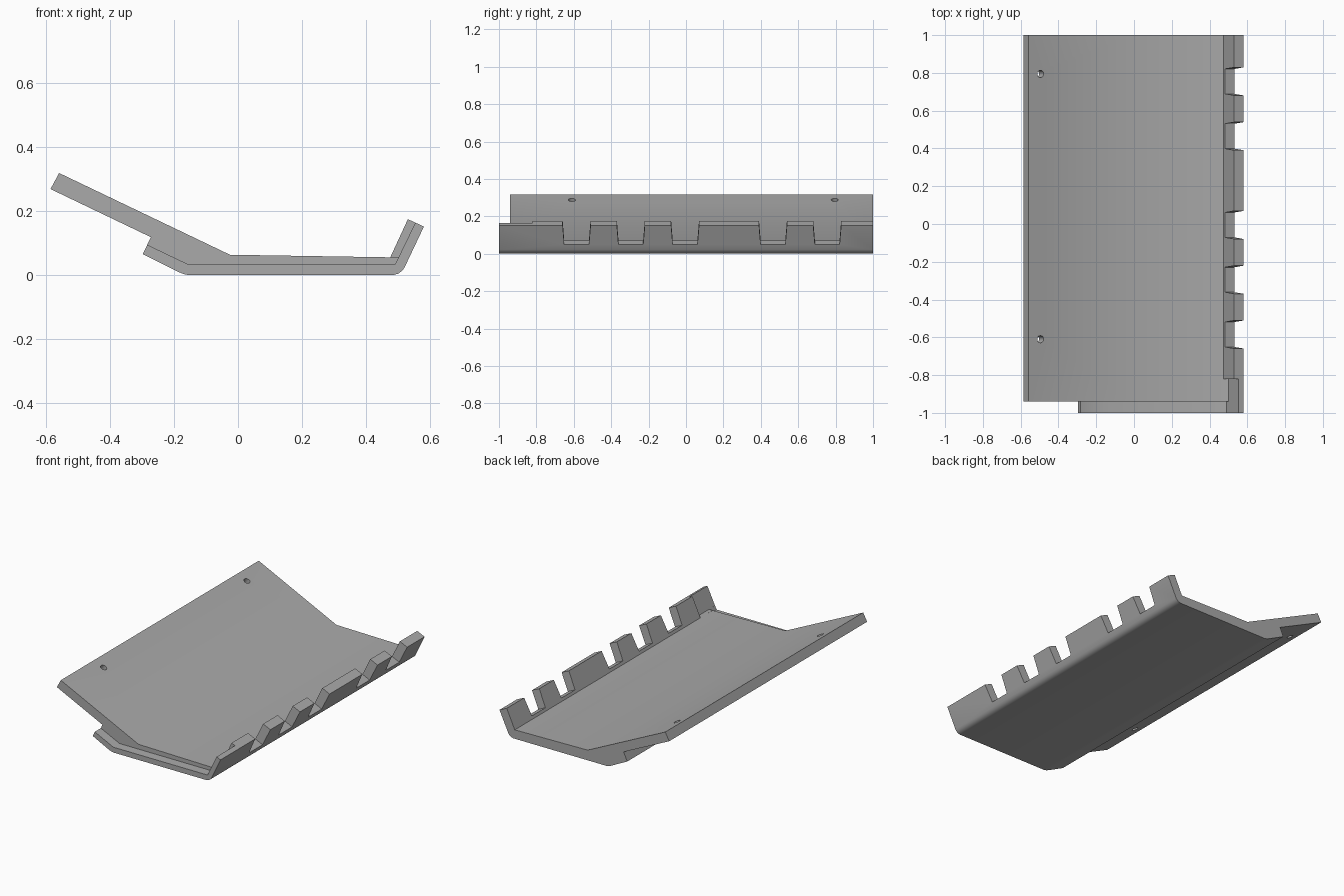
import bpy
import bmesh
import math
from mathutils import Matrix, Vector

cube = bpy.data.objects.get("Cube")
if cube:
    bpy.data.objects.remove(cube)

grey = bpy.data.materials.new("plain grey")
grey.use_nodes = True
colour = (0.4, 0.4, 0.4, 1)
grey.diffuse_color = colour
grey.node_tree.nodes["Principled BSDF"].inputs["Base Color"].default_value = colour


def prism(name, outline, start, end, matrix=Matrix()):
    """Extrude an (x, z) outline along y from start to end."""
    bm = bmesh.new()
    face = bm.faces.new([bm.verts.new((x, start, z)) for x, z in outline])
    out = bmesh.ops.extrude_face_region(bm, geom=[face])
    moved = [v for v in out["geom"] if isinstance(v, bmesh.types.BMVert)]
    bmesh.ops.translate(bm, verts=moved, vec=(0, end - start, 0))
    bmesh.ops.recalc_face_normals(bm, faces=bm.faces)
    mesh = bpy.data.meshes.new(name)
    bm.to_mesh(mesh)
    bm.free()
    mesh.materials.append(grey)
    obj = bpy.data.objects.new(name, mesh)
    obj.matrix_world = matrix
    bpy.context.collection.objects.link(obj)
    return obj


def frame(origin, x_axis, y_axis, z_axis):
    m = Matrix((x_axis, y_axis, z_axis)).transposed().to_4x4()
    m.translation = origin
    return m


# Bent plate with thick underside and upright flange
profile = [(-0.585, 0.268), (-0.272, 0.118), (-0.297, 0.065),
           (-0.185, 0.009), (-0.170, 0.003), (-0.155, 0.0),
           (0.485, 0.0), (0.500, 0.004), (0.511, 0.012), (0.519, 0.022),
           (0.580, 0.151), (0.530, 0.174), (0.475, 0.055),
           (-0.025, 0.063), (-0.558, 0.318)]
plate = prism("bent_plate", profile, -1, 1)

cutters = []
# Step along the front edge
cutters.append(prism("front_step_cutter",
                     [(-0.8, 0.341), (-0.155, 0.033), (0.49, 0.033),
                      (0.562, 0.181), (0.562, 0.5), (-0.8, 0.5)], -1.1, -0.94))
# Thinned front end of the flange
cutters.append(prism("flange_step_cutter",
                     [(0.44, 0.0558), (0.5007, 0.0547), (0.562, 0.181),
                      (0.562, 0.5), (0.44, 0.5)], -1.1, -0.82))

# Tapered notches, square to the flange
up = Vector((0.426, 0, 0.905)).normalized()
inward = Vector((-up.z, 0, up.x))
notch = [(-0.066, 0), (0.066, 0), (0.077, 0.15), (-0.077, 0.15)]
for y in (-0.585, -0.295, -0.005, 0.465, 0.755):
    place = frame(Vector((0.532, y, 0.048)), Vector((0, 1, 0)), inward, up)
    cutters.append(prism("notch_cutter", notch, -0.05, 0.09, place))

# Screw holes, square to the sloping wing
slope = Vector((0.902, 0, -0.431)).normalized()
normal = Vector((-slope.z, 0, slope.x))
circle = [(0.019 * math.cos(a * math.tau / 20), 0.019 * math.sin(a * math.tau / 20))
          for a in range(20)]
for y in (-0.61, 0.795):
    place = frame(Vector((-0.495, y, 0.288)), slope, normal, Vector((0, 1, 0)))
    cutters.append(prism("screw_hole_cutter", circle, -0.15, 0.1, place))

for cutter in cutters:
    cutter.hide_render = True
    cutter.hide_viewport = True
    mod = plate.modifiers.new(cutter.name, "BOOLEAN")
    mod.operation = "DIFFERENCE"
    mod.solver = "EXACT"
    mod.object = cutter

# Bake the cuts, then shade the gentle bends smooth
bpy.context.view_layer.update()
depsgraph = bpy.context.evaluated_depsgraph_get()
plate.data = bpy.data.meshes.new_from_object(plate.evaluated_get(depsgraph))
plate.modifiers.clear()
for cutter in cutters:
    bpy.data.objects.remove(cutter)

bpy.ops.object.select_all(action="DESELECT")
plate.select_set(True)
bpy.context.view_layer.objects.active = plate
bpy.ops.object.shade_smooth_by_angle(angle=math.radians(30))
